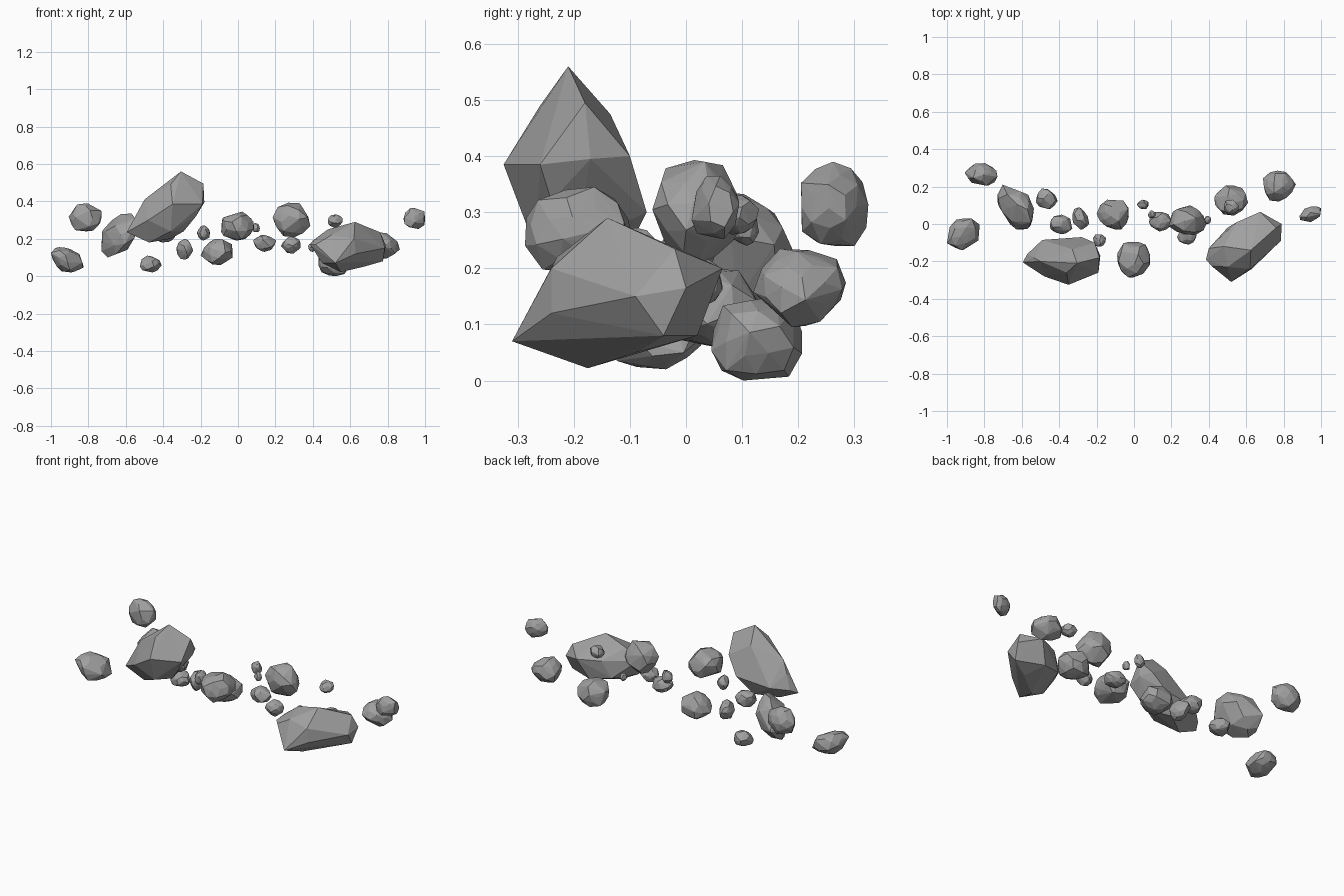
import bpy, bmesh, random
from mathutils import Vector, Matrix

if "Cube" in bpy.data.objects:
    bpy.data.objects.remove(bpy.data.objects["Cube"])

random.seed(17)

# dark stone
stone = bpy.data.materials.new("dark_stone")
stone.diffuse_color = (.35, .35, .35, 1)
stone.use_nodes = True
stone.node_tree.nodes["Principled BSDF"].inputs["Base Color"].default_value = stone.diffuse_color


def finish(name, bm):
    """Wrap the points in a faceted hull and make the object."""
    bmesh.ops.convex_hull(bm, input=bm.verts)
    loose = [v for v in bm.verts if not v.link_faces]
    bmesh.ops.delete(bm, geom=loose, context='VERTS')
    bmesh.ops.recalc_face_normals(bm, faces=bm.faces)
    me = bpy.data.meshes.new(name)
    bm.to_mesh(me)
    bm.free()
    me.materials.append(stone)
    ob = bpy.data.objects.new(name, me)
    bpy.context.collection.objects.link(ob)


def hull_rock(name, points):
    """Boulder from its corner points."""
    bm = bmesh.new()
    for p in points:
        bm.verts.new(p)
    finish(name, bm)


def rock(name, xr, yr, zr, xy=0.0, xz=0.0, yz=0.0):
    """Jagged low-poly stone leaning by the xy/xz/yz slants, fitted to its extents."""
    src = bmesh.new()
    bmesh.ops.create_icosphere(src, subdivisions=2, radius=1)
    axis = Vector((random.random(), random.random(), 1))
    turn = Matrix.Rotation(random.uniform(0, 6.28), 3, axis)
    lean = Matrix(((1, xy, xz), (xy, 1, yz), (xz, yz, 1)))
    pts = [lean @ (turn @ v.co * random.uniform(0.84, 1.12)) for v in src.verts]
    src.free()
    for i, (a, b) in enumerate((xr, yr, zr)):
        lo, hi = min(p[i] for p in pts), max(p[i] for p in pts)
        for p in pts:
            p[i] = a + (p[i] - lo) / (hi - lo) * (b - a)
    hull_rock(name, pts)


# two large boulders
hull_rock("large_boulder_left", [
    (-.305, -.21, .56), (-.185, -.18, .495), (-.18, -.17, .395), (-.36, -.26, .49),
    (-.19, -.26, .385), (-.35, -.325, .385), (-.28, -.07, .30), (-.33, -.135, .475),
    (-.21, -.10, .40), (-.595, -.205, .235), (-.475, -.20, .18), (-.49, -.085, .28),
    (-.48, -.28, .30), (-.535, -.18, .345), (-.50, -.20, .41), (-.29, -.20, .24),
    (-.225, -.24, .32), (-.36, -.12, .20), (-.36, -.27, .24), (-.57, -.16, .26)])
hull_rock("large_boulder_right", [
    (.625, -.14, .29), (.76, -.02, .235), (.675, .065, .20), (.79, .0, .165),
    (.785, -.09, .15), (.62, -.24, .20), (.52, -.31, .07), (.415, -.225, .17),
    (.385, -.19, .17), (.55, -.175, .022), (.67, -.09, .05), (.55, .01, .20),
    (.40, -.13, .19), (.45, -.20, .07), (.50, -.02, .10), (.48, -.12, .25),
    (.775, -.04, .08), (.63, -.24, .12), (.50, -.23, .22), (.62, .02, .08)])

# medium rocks
rock("rock_left_tall", (-.73, -.535), (-.03, .21), (.10, .335), xy=-.2, xz=.22)
rock("rock_far_left_high", (-.905, -.73), (.205, .325), (.24, .39))
rock("rock_far_left_low", (-1.0, -.825), (-.14, .03), (.02, .155), xy=.1, xz=-.15)
rock("rock_centre_front", (-.09, .085), (-.287, -.095), (.19, .345))
rock("rock_centre_low", (-.20, -.028), (-.03, .13), (.06, .20))
rock("rock_right_high", (.185, .387), (-.06, .10), (.21, .393))
rock("rock_right_low", (.43, .61), (.045, .207), (.0, .148))
rock("rock_right_back", (.69, .865), (.12, .285), (.095, .235))
rock("rock_far_right", (.885, 1.0), (.01, .095), (.252, .365), xy=.12)

# small rocks
rock("small_rock_left_back", (-.525, -.408), (.08, .19), (.02, .11))
rock("small_rock_under_boulder", (-.45, -.33), (-.055, .05), (.18, .275))
rock("small_rock_left_centre", (-.33, -.24), (-.03, .09), (.09, .20), xy=-.12)
rock("small_rock_centre_right", (.08, .205), (-.04, .065), (.13, .22))
rock("small_rock_right_front", (.23, .335), (-.11, -.02), (.12, .215))
rock("small_rock_right_top", (.48, .56), (.05, .13), (.26, .33))

# pebbles
rock("pebble_left", (-.22, -.15), (-.12, -.055), (.19, .272))
rock("pebble_centre", (.075, .117), (.03, .072), (.235, .285))
rock("pebble_centre_back", (.015, .078), (.08, .13), (.24, .315))
rock("pebble_right", (.375, .412), (0, .042), (.13, .175))
